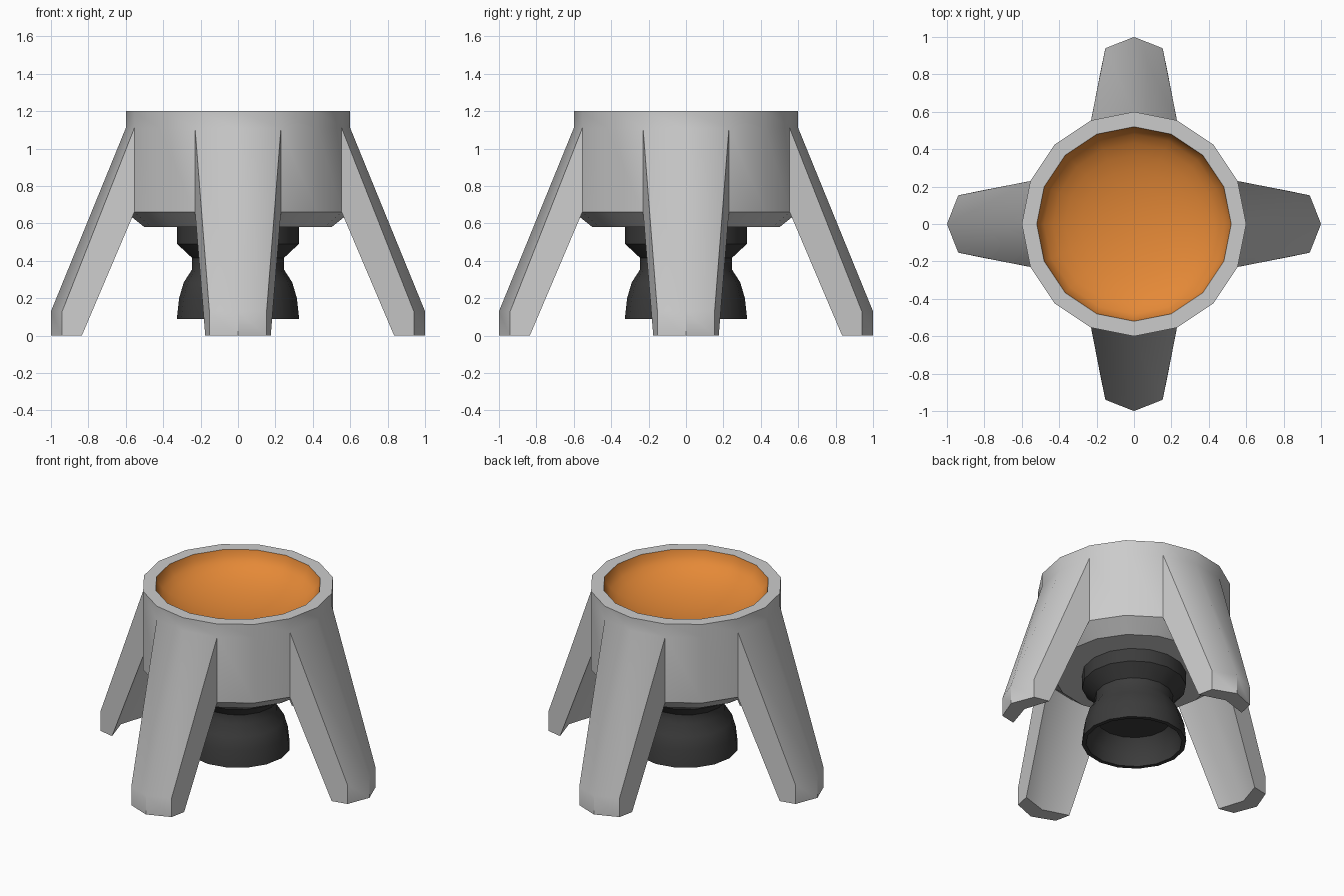
import bpy, bmesh
from math import sin, cos, pi, radians

if "Cube" in bpy.data.objects:
    bpy.data.objects.remove(bpy.data.objects["Cube"])

SIDES = 16


def material(name, rgb):
    m = bpy.data.materials.new(name)
    m.diffuse_color = (*rgb, 1)
    m.use_nodes = True
    m.node_tree.nodes["Principled BSDF"].inputs["Base Color"].default_value = m.diffuse_color
    return m


def finish(name, bm, mat, angle=35):
    me = bpy.data.meshes.new(name)
    bm.to_mesh(me)
    bm.free()
    ob = bpy.data.objects.new(name, me)
    bpy.context.collection.objects.link(ob)
    me.materials.append(mat)
    bpy.ops.object.select_all(action='DESELECT')
    ob.select_set(True)
    bpy.context.view_layer.objects.active = ob
    bpy.ops.object.shade_smooth_by_angle(angle=radians(angle))


def lathe(bm, profile, gap=None):
    """Spin (radius, z) points around z; radius 0 makes a pole. gap = band left open at the legs."""
    rings = []
    for r, z in profile:
        n = SIDES if r > 0 else 1
        rings.append([bm.verts.new((r * cos(2 * pi * i / SIDES), r * sin(2 * pi * i / SIDES), z))
                      for i in range(n)])
    for k, (a, b) in enumerate(zip(rings, rings[1:])):
        for i in range(SIDES):
            if k == gap and i % 4 in (0, 3):
                continue
            j = (i + 1) % SIDES
            quad = [a[i % len(a)], b[i % len(b)], b[j % len(b)], a[j % len(a)]]
            bm.faces.new(list(dict.fromkeys(quad)))


def add_leg(bm, turn):
    """Chevron-section strut growing out of two body facets."""
    ex, ey = 0.6 * cos(pi / 8), 0.6 * sin(pi / 8)
    # edge radius, edge half width, ridge radius, height
    sections = [(ex, ey, 0.6, 0.66), (ex, ey, 0.6, 1.11), (0.94, 0.153, 1.0, 0.13),
                (0.94, 0.153, 1.0, 0.0), (0.835, 0.175, 0.89, 0.0)]
    rows = []
    for edge, half, ridge, z in sections:
        pts = [(edge, -half), (ridge, 0), (edge, half)]
        rows.append([bm.verts.new((x * cos(turn) - y * sin(turn), x * sin(turn) + y * cos(turn), z))
                     for x, y in pts])
    for k in range(1, 5):
        a, b = rows[k], rows[(k + 1) % 5]
        for i in range(2):
            bm.faces.new((a[i], b[i], b[i + 1], a[i + 1]))
    for side in (0, 2):
        bm.faces.new([r[side] for r in rows])


grey = material("grey", (0.62, 0.62, 0.62))
orange = material("orange", (0.78, 0.25, 0.038))
dark = material("dark_metal", (0.045, 0.045, 0.045))

# Body shell: rim, wall, chamfered underside, with four legs growing out of the wall
bm = bmesh.new()
lathe(bm, [(0.52, 1.2), (0.6, 1.2), (0.6, 1.11), (0.6, 0.66), (0.5, 0.58), (0, 0.58)], gap=2)
for i in range(4):
    add_leg(bm, i * pi / 2)
bmesh.ops.remove_doubles(bm, verts=bm.verts[:], dist=0.0005)
bmesh.ops.recalc_face_normals(bm, faces=bm.faces[:])
# keep the shell facing outwards (underside looks down)
under = min((f for f in bm.faces if f.calc_center_median().z > 0.579), key=lambda f: f.calc_center_median().z)
if under.normal.z > 0:
    bmesh.ops.reverse_faces(bm, faces=bm.faces[:])
finish("body_with_legs", bm, grey)

# Shallow orange bowl inside the rim, facing up
bm = bmesh.new()
lathe(bm, [(0.52 * cos(t * pi / 16), 1.2 - 0.2 * sin(t * pi / 16)) for t in range(8)] + [(0, 1.0)])
for f in bm.faces:
    f.normal_update()
    if f.normal.z < 0:
        f.normal_flip()
finish("bowl", bm, orange, 60)

# Engine: collar, neck and hollow bell
bm = bmesh.new()
lathe(bm, [(0, 0.6), (0.325, 0.6), (0.325, 0.49), (0.245, 0.415), (0.245, 0.355),
           (0.29, 0.285), (0.315, 0.2), (0.327, 0.09),
           (0.3, 0.09), (0.29, 0.18), (0.235, 0.26), (0, 0.26)])
bmesh.ops.recalc_face_normals(bm, faces=bm.faces[:])
finish("engine_nozzle", bm, dark, 45)
